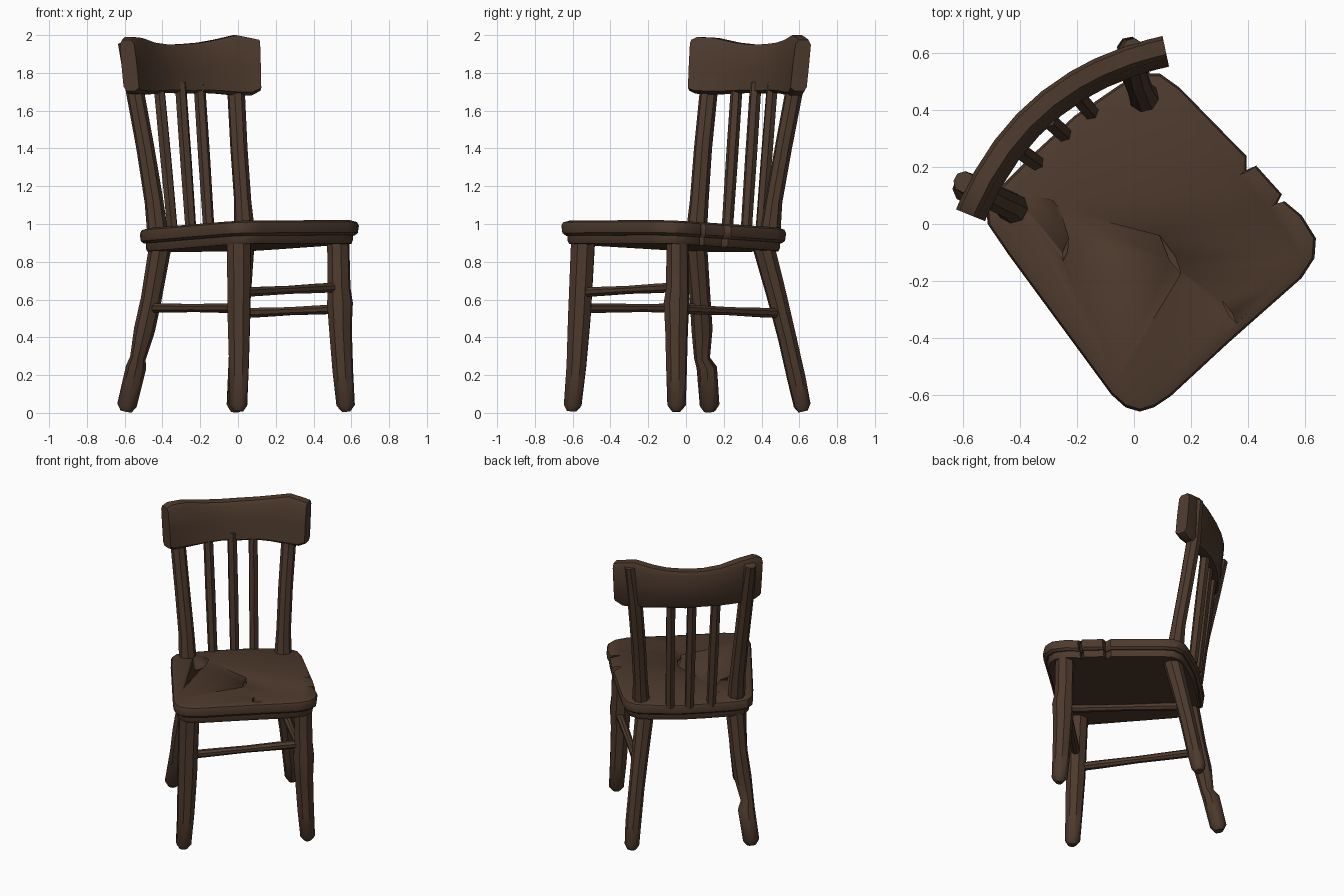
import bpy, bmesh, math
from mathutils import Vector

wood = bpy.data.materials.new("dark brown wood")
wood.diffuse_color = (0.075, 0.042, 0.026, 1)


def finish(name, bm, angle=35):
    bmesh.ops.recalc_face_normals(bm, faces=bm.faces)
    me = bpy.data.meshes.new(name)
    bm.to_mesh(me)
    bm.free()
    me.materials.append(wood)
    ob = bpy.data.objects.new(name, me)
    bpy.context.collection.objects.link(ob)
    bpy.ops.object.select_all(action='DESELECT')
    ob.select_set(True)
    bpy.context.view_layer.objects.active = ob
    bpy.ops.object.shade_smooth_by_angle(angle=math.radians(angle))
    return ob


def loft(name, rings, angle=35):
    """Skin a list of closed rings and cap both ends."""
    bm = bmesh.new()
    vs = [[bm.verts.new(p) for p in r] for r in rings]
    n = len(vs[0])
    for a, b in zip(vs, vs[1:]):
        for i in range(n):
            j = (i + 1) % n
            bm.faces.new((a[i], a[j], b[j], b[i]))
    bm.faces.new(vs[0])
    bm.faces.new(vs[-1])
    return finish(name, bm, angle)


def stick(name, pts, sides=8):
    """Round stick through points (x, y, z, radius)."""
    q = (Vector(pts[-1][:3]) - Vector(pts[0][:3])).to_track_quat('Z', 'Y')
    rings = []
    for x, y, z, r in pts:
        ring = []
        for i in range(sides):
            a = math.tau * (i + 0.5) / sides
            ring.append(Vector((x, y, z)) + q @ Vector((r * math.cos(a), r * math.sin(a), 0)))
        rings.append(ring)
    return loft(name, rings, 40)


# Seat outline, with two chips in the right edge
outline = [(0.02, -0.66), (0.07, -0.645), (0.13, -0.605), (0.33, -0.42), (0.59, -0.19),
           (0.635, -0.12), (0.64, -0.05), (0.59, 0.03), (0.53, 0.08), (0.5, 0.065),
           (0.52, 0.105), (0.43, 0.205), (0.395, 0.19), (0.395, 0.24), (0.16, 0.48),
           (0.09, 0.53), (0.02, 0.53), (-0.05, 0.49), (-0.21, 0.38), (-0.34, 0.26),
           (-0.47, 0.13), (-0.52, 0.06), (-0.515, 0.0), (-0.44, -0.11),
           (-0.08, -0.6), (-0.03, -0.645)]


def slab(name, layers):
    """Stack the outline at (height, scale), tilted up towards the chair front."""
    cx, cy = 0.06, -0.06
    rings = []
    for z, s in layers:
        ring = []
        for x, y in outline:
            x, y = cx + (x - cx) * s, cy + (y - cy) * s
            ring.append((x, y, z + 0.035 * (x - y)))
        rings.append(ring)
    return loft(name, rings)


seat = slab("seat", [(0.915, 0.96), (0.928, 0.99), (0.965, 1.0), (0.985, 0.985), (0.995, 0.93)])
slab("seat_underframe", [(0.872, 0.93), (0.89, 0.945), (0.925, 0.945)])

# Cracks cut into the seat top
for x0, y0, x1, y1, w in [(0.09, -0.04, 0.165, -0.175, 0.012), (-0.31, 0.14, -0.26, 0.05, 0.007),
                          (-0.23, -0.05, -0.25, -0.13, 0.008), (0.31, -0.27, 0.36, -0.35, 0.007)]:
    a, b = Vector((x0, y0, 0)), Vector((x1, y1, 0))
    d = (b - a).normalized()
    side = Vector((-d.y, d.x, 0)) * w
    m = a.lerp(b, 0.6)
    flat = [a, m - side, b, m + side]
    cutter = loft("crack_cutter", [[p + Vector((0, 0, z)) for p in flat] for z in (0.982, 1.1)])
    cutter.hide_render = True
    mod = seat.modifiers.new("crack", 'BOOLEAN')
    mod.operation = 'DIFFERENCE'
    mod.solver = 'EXACT'
    mod.object = cutter
    bpy.context.view_layer.objects.active = seat
    bpy.ops.object.modifier_apply(modifier=mod.name)
    bpy.data.objects.remove(cutter)

# Legs
stick("front_left_leg", [(0.005, -0.545, 0.91, 0.068), (0.005, -0.555, 0.7, 0.066),
                         (0.005, -0.565, 0.5, 0.064), (0.005, -0.58, 0.25, 0.056),
                         (0.002, -0.6, 0.04, 0.05), (0.003, -0.605, 0.008, 0.026)])
stick("front_right_leg", [(0.53, -0.045, 0.93, 0.06), (0.535, -0.045, 0.66, 0.062),
                          (0.54, -0.05, 0.58, 0.07), (0.542, -0.05, 0.45, 0.062),
                          (0.555, -0.05, 0.22, 0.056), (0.57, -0.05, 0.04, 0.05),
                          (0.572, -0.052, 0.006, 0.022)])
stick("back_left_leg", [(-0.405, 0.05, 0.92, 0.06), (-0.46, 0.075, 0.6, 0.055),
                        (-0.495, 0.085, 0.44, 0.056), (-0.53, 0.085, 0.29, 0.042),
                        (-0.54, 0.11, 0.24, 0.054), (-0.588, 0.125, 0.04, 0.052),
                        (-0.593, 0.125, 0.008, 0.03)])
stick("back_right_leg", [(0.03, 0.4, 0.92, 0.06), (0.015, 0.48, 0.62, 0.054),
                         (0.005, 0.535, 0.4, 0.05), (-0.005, 0.585, 0.18, 0.05),
                         (-0.015, 0.615, 0.04, 0.046), (-0.015, 0.62, 0.008, 0.026)])

# Stretchers between the legs
for name, a, b in [("left_stretcher", (-0.46, 0.075, 0.555), (0.0, -0.56, 0.555)),
                   ("right_stretcher", (0.54, -0.04, 0.55), (0.01, 0.5, 0.527)),
                   ("front_stretcher", (0.01, -0.55, 0.638), (0.53, -0.05, 0.665))]:
    a, b = Vector(a), Vector(b)
    stick(name, [(*a.lerp(b, t), r) for t, r in
                 ((0, 0.027), (0.2, 0.026), (0.5, 0.023), (0.8, 0.027), (1, 0.027))])

# Back posts
stick("left_back_post", [(-0.425, 0.055, 0.95, 0.056), (-0.445, 0.07, 1.12, 0.05),
                         (-0.49, 0.09, 1.4, 0.048), (-0.545, 0.12, 1.7, 0.048),
                         (-0.598, 0.148, 1.96, 0.038)])
stick("right_back_post", [(0.035, 0.445, 0.95, 0.056), (0.025, 0.465, 1.12, 0.046),
                          (0.005, 0.515, 1.4, 0.046), (-0.01, 0.572, 1.7, 0.047),
                          (-0.005, 0.618, 1.97, 0.036)])

# Back slats
for i, (x0, y0, x1, y1) in enumerate([(-0.345, 0.217, -0.42, 0.27), (-0.248, 0.318, -0.305, 0.37),
                                      (-0.153, 0.395, -0.205, 0.458)]):
    stick("back_slat_%d" % (i + 1), [(x0, y0, 0.95, 0.03), ((x0 + x1) / 2, (y0 + y1) / 2, 1.35, 0.032),
                                     (x1, y1, 1.75, 0.031)], 6)

# Curved top rail with a worn upper edge: (position along chord, top height, bottom height)
mid, along, out = Vector((-0.23, 0.317, 0)), Vector((0.766, 0.643, 0)), Vector((-0.643, 0.766, 0))
rings = []
for t, top, low in [(-1, 1.975, 1.705), (-0.93, 1.99, 1.69), (-0.72, 1.985, 1.685), (-0.45, 1.96, 1.69),
                    (-0.2, 1.95, 1.695), (0.05, 1.952, 1.69), (0.3, 1.96, 1.695), (0.5, 1.975, 1.69),
                    (0.74, 2.0, 1.68), (0.9, 1.985, 1.68), (1, 1.975, 1.705)]:
    c = mid + along * 0.447 * t + out * 0.118 * (1 - t * t)
    n = (out + along * 0.53 * t).normalized()
    ring = []
    for off, h in [(-0.052, 0.06), (-0.03, 0), (0.02, 0), (0.036, 0.08), (0.048, 0.5),
                   (0.058, 0.9), (0.045, 1), (-0.008, 1), (-0.024, 0.92), (-0.04, 0.5)]:
        ring.append(c + n * off + Vector((0, 0, low + (top - low) * h)))
    rings.append(ring)
loft("top_rail", rings, 40)
